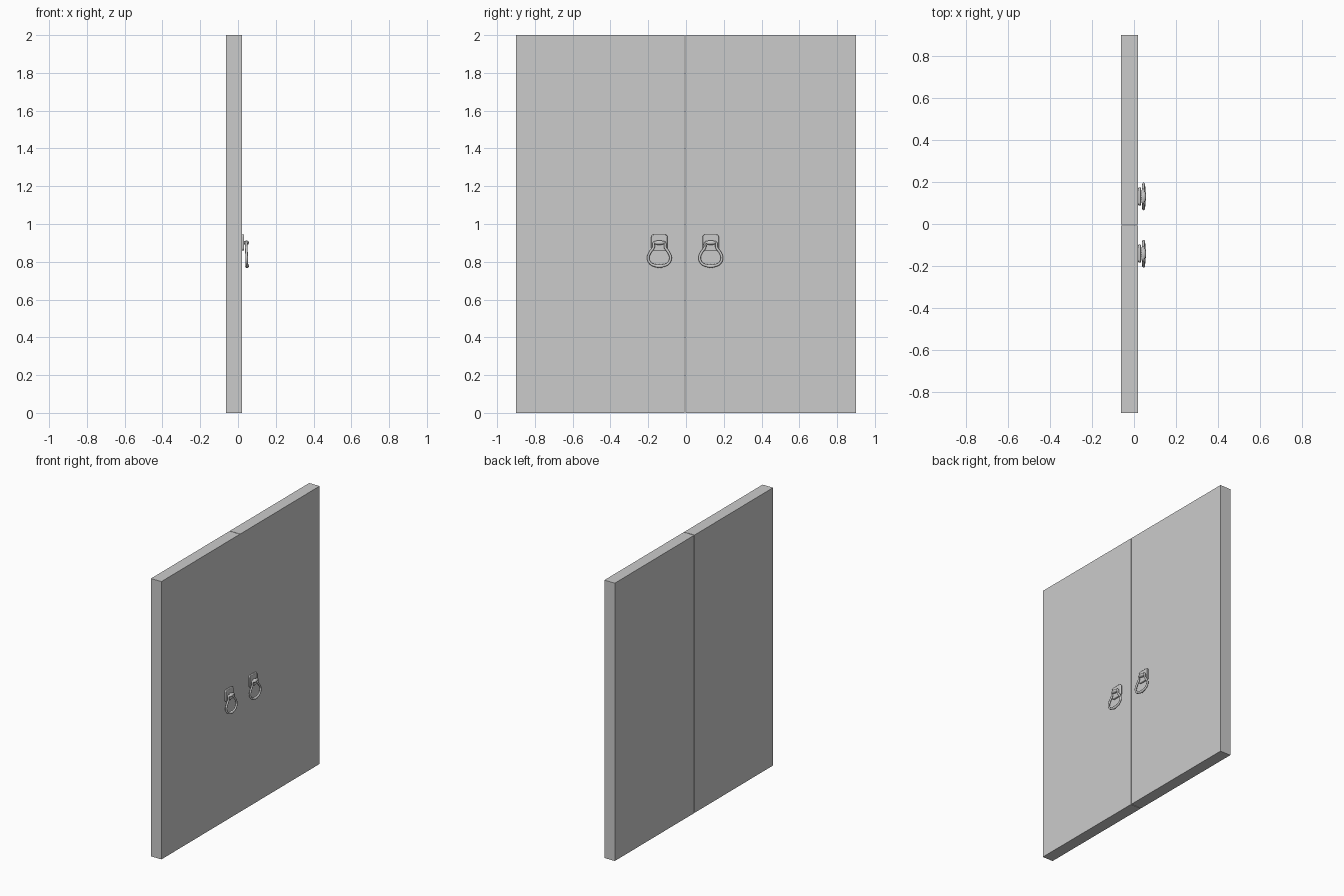
import bpy, math

if "Cube" in bpy.data.objects:
    bpy.data.objects.remove(bpy.data.objects["Cube"])

MID = -0.005      # meeting line of the two leaves
FRONT = 0.02      # door face carrying the handles


def box(name, x0, x1, y0, y1, z0, z1):
    bpy.ops.mesh.primitive_cube_add(size=1, location=((x0 + x1) / 2, (y0 + y1) / 2, (z0 + z1) / 2))
    o = bpy.context.object
    o.name = name
    o.scale = (x1 - x0, y1 - y0, z1 - z0)
    bpy.ops.object.transform_apply(location=False, rotation=False, scale=True)
    return o


def smooth(o):
    bpy.ops.object.select_all(action='DESELECT')
    o.select_set(True)
    bpy.context.view_layer.objects.active = o
    bpy.ops.object.shade_smooth_by_angle(angle=math.radians(40))


def rod(name, r, length, loc, rot):
    bpy.ops.mesh.primitive_cylinder_add(vertices=20, radius=r, depth=length, location=loc, rotation=rot)
    o = bpy.context.object
    o.name = name
    smooth(o)
    return o


def back_plate(name, yc):
    # rounded outline extruded off the door face
    w, z0, z1, r = 0.043, 0.859, 0.945, 0.014
    corners = [(w - r, z1 - r, 0), (-w + r, z1 - r, 90), (-w + r, z0 + r, 180), (w - r, z0 + r, 270)]
    ring = []
    for cy, cz, a0 in corners:
        for k in range(6):
            a = math.radians(a0 + 18 * k)
            ring.append((yc + cy + r * math.cos(a), cz + r * math.sin(a)))
    n = len(ring)
    verts = [(x, y, z) for x in (FRONT, FRONT + 0.013) for y, z in ring]
    faces = [tuple(reversed(range(n))), tuple(range(n, 2 * n))]
    faces += [(i, (i + 1) % n, n + (i + 1) % n, n + i) for i in range(n)]
    me = bpy.data.meshes.new(name)
    me.from_pydata(verts, [], faces)
    o = bpy.data.objects.new(name, me)
    bpy.context.collection.objects.link(o)
    b = o.modifiers.new("edge", 'BEVEL')
    b.width, b.segments, b.limit_method = 0.003, 2, 'ANGLE'
    b.angle_limit = math.radians(40)
    smooth(o)


def pull_ring(name, yc):
    # pear-shaped ring with a thicker grip at the bottom: x, half width, z, radius factor
    half = [(0.043, 0.027, 0.901, 1), (0.044, 0.031, 0.876, 1), (0.045, 0.050, 0.848, 1),
            (0.046, 0.059, 0.818, 1), (0.047, 0.045, 0.790, 1), (0.048, 0.022, 0.780, 1.15)]
    pts = [(0.043, 0, 0.902, 1)] + half + [(0.048, 0, 0.777, 1.5)]
    pts += [(x, -y, z, f) for x, y, z, f in reversed(half)]
    cu = bpy.data.curves.new(name, 'CURVE')
    cu.dimensions = '3D'
    cu.bevel_depth, cu.bevel_resolution, cu.resolution_u = 0.0068, 3, 6
    s = cu.splines.new('BEZIER')
    s.bezier_points.add(len(pts) - 1)
    s.use_cyclic_u = True
    for p, (x, y, z, f) in zip(s.bezier_points, pts):
        p.co = (x, yc + y, z)
        p.radius = f
        p.handle_left_type = p.handle_right_type = 'AUTO'
    o = bpy.data.objects.new(name, cu)
    bpy.context.collection.objects.link(o)
    bpy.ops.object.select_all(action='DESELECT')
    o.select_set(True)
    bpy.context.view_layer.objects.active = o
    bpy.ops.object.convert(target='MESH')
    smooth(bpy.context.object)


# door leaves
box("left_door_leaf", -0.063, FRONT, -0.9, MID - 0.002, 0, 2)
box("right_door_leaf", -0.063, FRONT, MID + 0.002, 0.9, 0, 2)

# handles, mirrored about the meeting line
for side, sgn in (("left", -1), ("right", 1)):
    yc = MID + sgn * 0.136
    back_plate(side + "_back_plate", yc)
    # post holding the pivot
    rod(side + "_post", 0.010, 0.024, (0.040, yc, 0.901), (0, math.pi / 2, 0))
    # rounded boss around the ring's top bar
    bpy.ops.mesh.primitive_uv_sphere_add(segments=24, ring_count=12, radius=1, location=(0.045, yc, 0.901))
    o = bpy.context.object
    o.name = side + "_boss"
    o.scale = (0.013, 0.029, 0.012)
    smooth(o)
    pull_ring(side + "_pull_ring", yc)
